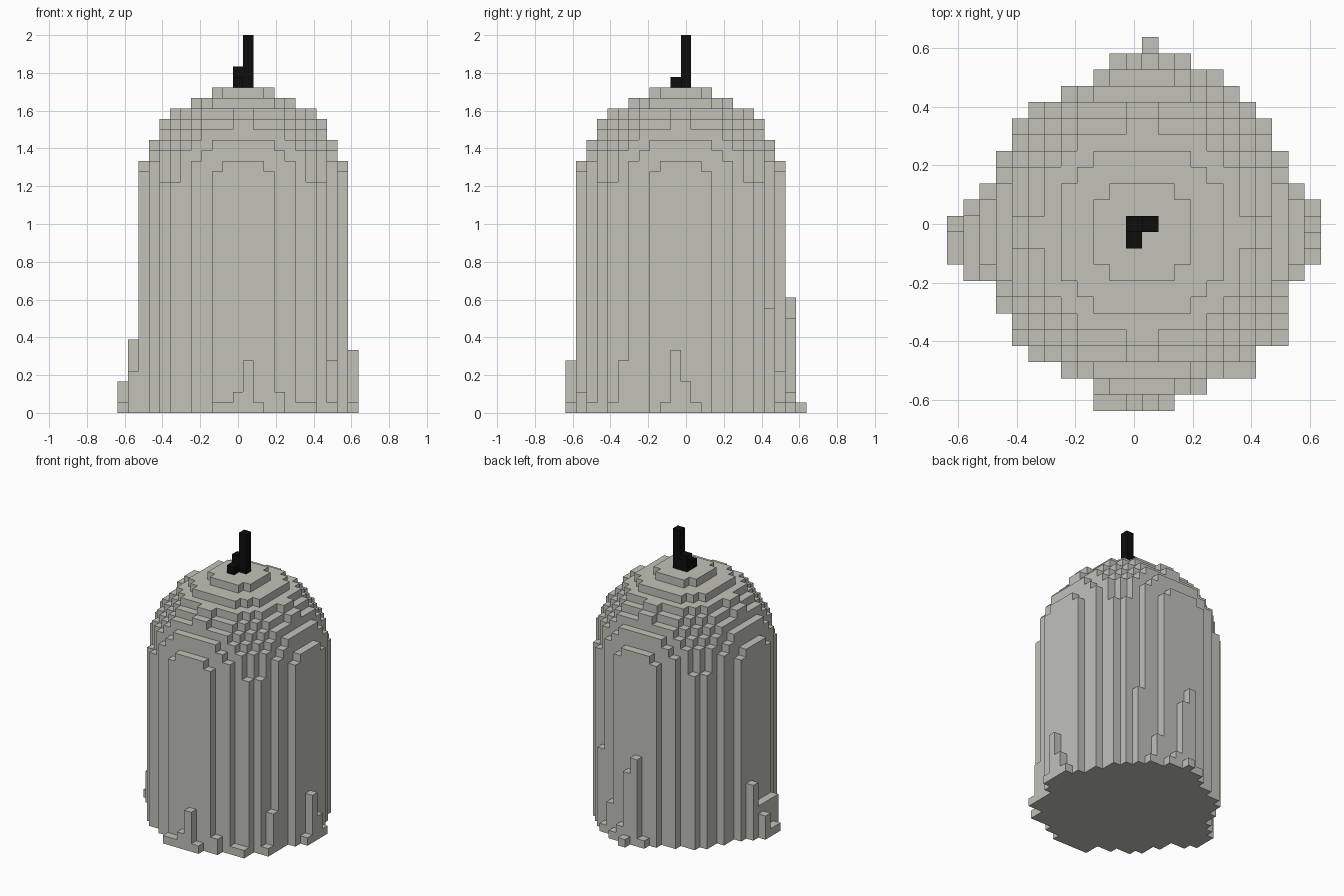
import bpy, bmesh

cube = bpy.data.objects.get("Cube")
if cube:
    bpy.data.objects.remove(cube, do_unlink=True)

V = 2 / 36            # size of one block
HALF = 23 * V / 2     # half of the 23-block footprint


def material(name, rgb, rough):
    m = bpy.data.materials.new(name)
    m.use_nodes = True
    m.diffuse_color = (*rgb, 1)
    bsdf = m.node_tree.nodes["Principled BSDF"]
    bsdf.inputs["Base Color"].default_value = (*rgb, 1)
    bsdf.inputs["Roughness"].default_value = rough
    return m


def block_part(name, cells, mat, base=0, around=None):
    """Block columns {(i, j): height}; walls only where the neighbour is lower."""
    around = around or cells
    bm = bmesh.new()

    def quad(*pts):
        bm.faces.new([bm.verts.new((x * V - HALF, y * V - HALF, z * V))
                      for x, y, z in pts])

    for (i, j), h in cells.items():
        a, b, c, d = (i, j), (i + 1, j), (i + 1, j + 1), (i, j + 1)
        quad(*[(*p, h) for p in (a, b, c, d)])
        quad(*[(*p, base) for p in (d, c, b, a)])
        for p, q, di, dj in ((a, b, 0, -1), (b, c, 1, 0), (c, d, 0, 1), (d, a, -1, 0)):
            low = max(base, around.get((i + di, j + dj), base))
            if low < h:
                quad((*p, low), (*q, low), (*q, h), (*p, h))
    bmesh.ops.remove_doubles(bm, verts=bm.verts, dist=V / 100)
    mesh = bpy.data.meshes.new(name)
    bm.to_mesh(mesh)
    bm.free()
    mesh.materials.append(mat)
    ob = bpy.data.objects.new(name, mesh)
    bpy.context.collection.objects.link(ob)
    return ob


wax = material("pale grey wax", (0.54, 0.54, 0.49), 0.8)
black = material("black wick", (0.004, 0.004, 0.004), 0.9)

# Candle body: cylinder of radius 10 blocks, capped by a dome of the same radius
CX, CY, DOME_Z, R2 = 12, 11, 21, 100
body = {}
for i in range(CX - 10, CX + 10):
    for j in range(CY - 10, CY + 10):
        d2 = (i + 0.5 - CX) ** 2 + (j + 0.5 - CY) ** 2
        if d2 <= R2:
            body[i, j] = DOME_Z + sum(d2 + (k + 0.5) ** 2 <= R2 for k in range(10))

# Wax drips around the foot
drips = {
    # front
    (9, 0): 1, (10, 0): 1, (11, 0): 2, (12, 0): 5, (13, 0): 1,
    (15, 1): 2, (17, 2): 1, (18, 2): 1,
    # +x side
    (20, 4): 1, (20, 5): 5,
    (22, 9): 1, (22, 10): 6, (22, 11): 3, (22, 12): 1,
    # back
    (17, 19): 10, (16, 20): 1, (15, 20): 4,
    (14, 21): 1, (13, 21): 2, (12, 21): 9, (11, 21): 11, (10, 21): 1, (12, 22): 1,
    # -x side
    (1, 8): 4, (1, 9): 4, (1, 10): 4, (1, 11): 4, (1, 12): 7,
    (0, 9): 1, (0, 10): 1, (0, 11): 3,
}

# Wick: three stepped columns on the dome
wick = {(12, 11): 36, (11, 11): 33, (11, 10): 32}

all_wax = {**body, **drips}
block_part("candle_body", body, wax, around=all_wax)
block_part("wax_drips", drips, wax, around=all_wax)
block_part("wick", wick, black, base=31)
